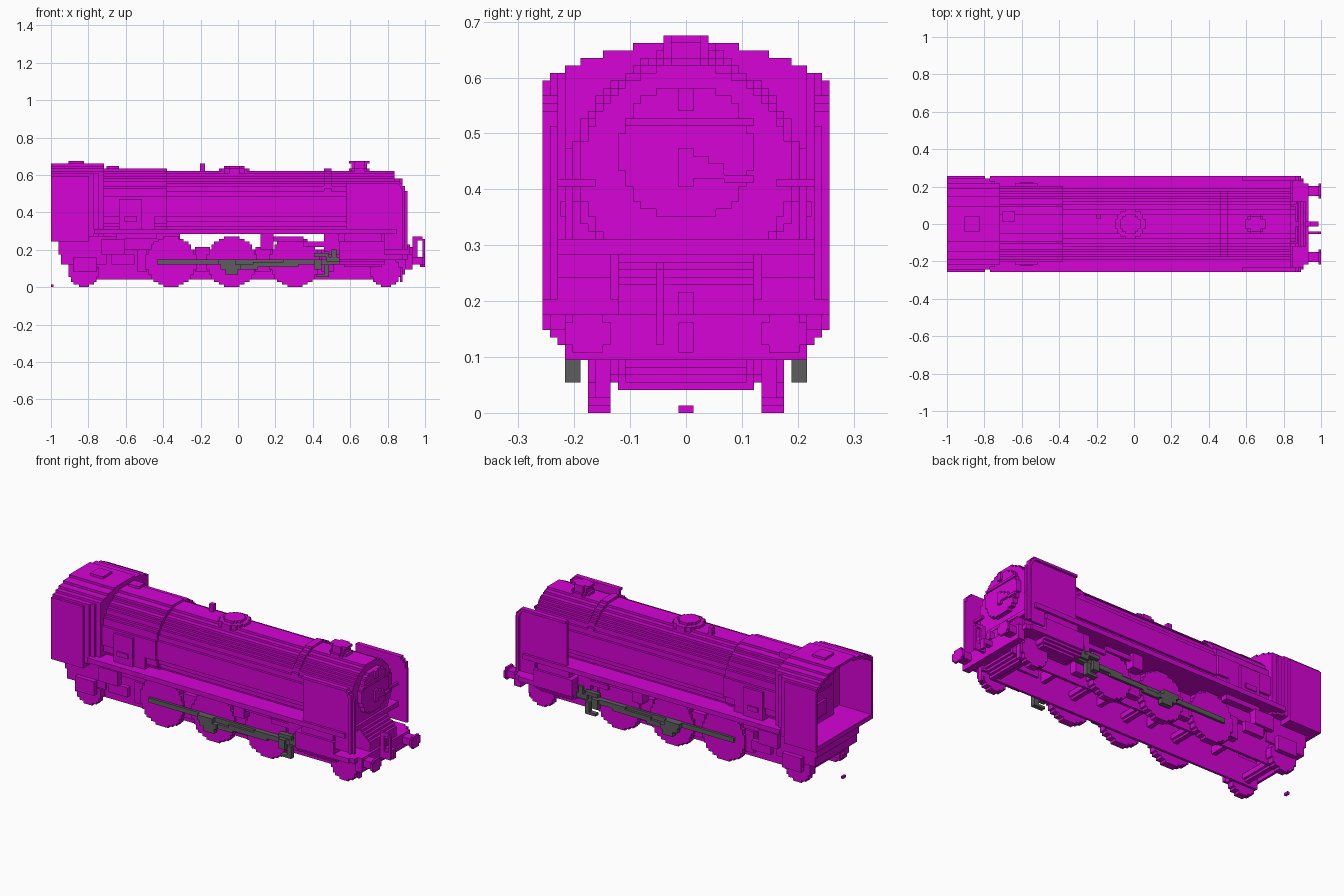
import bpy, bmesh, math

if "Cube" in bpy.data.objects:
    bpy.data.objects.remove(bpy.data.objects["Cube"])

U = 2 / 148  # one block of the stepped grid


def material(name, rgb):
    m = bpy.data.materials.new(name)
    m.use_nodes = True
    m.diffuse_color = (*rgb, 1)
    m.node_tree.nodes["Principled BSDF"].inputs["Base Color"].default_value = (*rgb, 1)
    return m


MAGENTA = material("magenta", (0.67, 0.001, 0.67))
GREY = material("rod grey", (0.11, 0.11, 0.11))


def finish(name, bm, mat):
    bmesh.ops.recalc_face_normals(bm, faces=bm.faces)
    bmesh.ops.scale(bm, vec=(U, U, U), verts=bm.verts)
    me = bpy.data.meshes.new(name)
    bm.to_mesh(me)
    bm.free()
    me.materials.append(mat)
    ob = bpy.data.objects.new(name, me)
    bpy.context.collection.objects.link(ob)
    return ob


def boxes(name, items, mat=MAGENTA, mirror=False):
    """Boxes as (x0, x1, y0, y1, z0, z1) in blocks, optionally on both sides."""
    bm = bmesh.new()
    for x0, x1, y0, y1, z0, z1 in items:
        for s in ((1, -1) if mirror else (1,)):
            vs = bmesh.ops.create_cube(bm, size=1)["verts"]
            for v in vs:
                v.co.x = (x0 + x1) / 2 + v.co.x * (x1 - x0)
                v.co.y = s * ((y0 + y1) / 2 + v.co.y * (y1 - y0))
                v.co.z = (z0 + z1) / 2 + v.co.z * (z1 - z0)
    return finish(name, bm, mat)


def half_steps(rows):
    """Right-hand stepped edge, bottom to top, from (half width, z0, z1)."""
    return [p for w, z0, z1 in rows for p in ((w, z0), (w, z1))]


def outline(rows, c=0):
    h = half_steps(rows)
    return [(c + w, z) for w, z in h] + [(c - w, z) for w, z in reversed(h)]


def disc_rows(r, cz, z0=None, z1=None):
    """Rows of a round section cut into block steps, equal rows merged."""
    z = cz - r if z0 is None else z0
    end = cz + r if z1 is None else z1
    rows = []
    while z < end - 0.01:
        w = max(1, round(math.sqrt(max(0, r * r - (z + 0.5 - cz) ** 2))))
        if rows and rows[-1][0] == w:
            rows[-1] = (w, rows[-1][1], z + 1)
        else:
            rows.append((w, z, z + 1))
        z += 1
    return rows


def prism(name, pts, axis, spans, mat=MAGENTA):
    """Extrude a 2D outline along x, y or z over each (start, end) span."""
    put = {"x": lambda p, t: (t, p[0], p[1]),
           "y": lambda p, t: (p[0], t, p[1]),
           "z": lambda p, t: (p[0], p[1], t)}[axis]
    bm = bmesh.new()
    for a, b in spans:
        lo = [bm.verts.new(put(p, a)) for p in pts]
        hi = [bm.verts.new(put(p, b)) for p in pts]
        bm.faces.new(lo)
        bm.faces.new(hi[::-1])
        for i in range(len(pts)):
            j = (i + 1) % len(pts)
            bm.faces.new((lo[i], lo[j], hi[j], hi[i]))
    return finish(name, bm, mat)


# Boiler, firebox and smokebox
prism("boiler", outline(disc_rows(14, 32, 21, 46)), "x", [(-28, 62)])
prism("firebox", outline(disc_rows(15, 32, 21, 47)), "x", [(-54, -28)])
prism("smokebox_band", outline(disc_rows(14, 33, 38, 47)), "x", [(34, 37)])
prism("smokebox_door", outline(disc_rows(9, 34.5, 26, 43)), "x", [(62, 64)])
boxes("door_fittings", [(64, 65, -1, 1, 30, 35), (64, 65, 1, 3, 31, 34), (64, 65, 3, 5, 31, 33),
                        (64, 65, 5, 9, 30.5, 31.5), (64, 64.6, -8, 9, 38, 39),
                        (62, 65, -1, 1, 40, 43)])
boxes("firebox_side_boxes", [(-47, -38, 10, 16, 23, 35), (-38, -33, 10, 15, 23, 31),
                             (-45, -40, 16, 16.6, 26, 28)], mirror=True)

# Roof fittings
prism("dome", outline(disc_rows(6, 0), -1.5), "z", [(44, 47)])
prism("dome_cap", outline(disc_rows(4, 0), -1.5), "z", [(47, 48)])
prism("chimney", outline(disc_rows(3, 0), 48), "z", [(45, 49)])
prism("chimney_rim", outline([(2, -3, -2), (4, -2, 2), (2, 2, 3)], 48), "z", [(49, 50)])
prism("chimney_base", outline(disc_rows(4, 0), 48), "z", [(45, 47)])
boxes("whistle", [(-15, -13, 2, 4, 44, 49)])
boxes("safety_valve", [(-52, -47, 1, 5, 46, 48)])
boxes("roof_hatch", [(-67, -61, -3, 3, 48.5, 50)])

# Cab: open-backed shell, stepped front, floor and backhead
roof = [(18, 44, 45), (16, 45, 46), (14, 46, 47), (11, 47, 48), (7, 48, 49)]
inner = [(18, 18, 43), (17, 43, 44), (15, 44, 45), (13, 45, 46), (10, 46, 47), (6, 47, 48)]
outer_half = half_steps([(19, 18, 44)] + roof)
inner_half = half_steps(inner)
shell = (outer_half + [(-w, z) for w, z in reversed(outer_half)]
         + [(-w, z) for w, z in inner_half] + inner_half[::-1])
prism("cab_shell", shell, "x", [(-74, -59)])
for i, w in enumerate((18, 17, 16)):
    rows = [(w, 20, 44)] + [(min(w, r), a, b) for r, a, b in roof]
    prism("cab_front_%d" % (i + 1), outline(rows), "x", [(-59 + 2 * i, -57 + 2 * i)])
boxes("cab_floor", [(-74, -59, -18, 18, 18, 20)])
boxes("backhead", [(-62, -59, -10, 10, 20, 38), (-63, -62, -4, 4, 23, 29),
                   (-62.5, -62, -8, 8, 33, 34)])

# Running board and smoke deflectors with raised top and front rims
boxes("running_board", [(-57, 63, -19, 19, 21, 23)])
plate = [(43, 23), (58, 23), (58, 15), (67, 15), (67, 38), (66, 38), (66, 40),
         (65, 40), (65, 41), (64, 41), (64, 42), (43, 42)]
prism("smoke_deflectors", plate, "y", [(17, 18), (-18, -17)])
rim = [(65, 15), (65, 38), (64, 40), (63, 41), (43, 41), (43, 42), (64, 42),
       (64, 41), (65, 41), (65, 40), (66, 40), (66, 15)]
prism("deflector_rims", rim, "y", [(18, 19), (-19, -18)])
boxes("deflector_stays", [(62, 63, 12, 17, 30, 31)], mirror=True)

# Stepped front apron and buffer beam
boxes("front_apron", [(61 + i, 62 + i, -9, 9, 12, 23 - i) for i in range(7)])
boxes("front_platform", [(58, 65, -19, 19, 11, 13), (65, 67, -18, 18, 11, 13)])
boxes("buffer_beam", [(66, 69, -16, 16, 7, 13)])
for s, side in ((1, "left"), (-1, "right")):
    head = outline([(2, 8, 9), (3, 9, 12), (2, 12, 13)], 13 * s)
    prism("buffer_head_" + side, head, "x", [(73, 74)])
    prism("buffer_stock_" + side, outline([(2, 9, 12)], 13 * s), "x", [(68, 73)])
boxes("coupling_hook", [(68, 73, -1, 1, 10, 12), (72, 73, -1, 1, 8, 10), (67, 70, -1, 1, 13, 16)])
boxes("brake_hose", [(69, 71, -4, -3, 9, 20), (71, 73, -4, -3, 18.5, 20),
                     (73, 74, -4, -3, 12, 19), (71, 74, -4, -3, 9, 12)])
boxes("guard_irons", [(64, 65, 10, 12, 2, 8)], mirror=True)

# Chassis: two frame plates with stretchers, open underneath
boxes("frame_plates", [(-57, 62, 8, 9, 3, 15), (-66, -57, 8, 9, 3, 14), (62, 66, 8, 9, 5, 12)],
      mirror=True)
boxes("frame_stretchers", [(x, x + 2, -8, 8, 10, 14) for x in (-46, -15, 9, 36)])
boxes("front_frame_slope", [(60 + i, 62 + i, -8, 8, 3 + i, 4 + i) for i in range(4)]
      + [(64, 66, -8, 8, 7, 12)])
boxes("frame_steps", [(-17, -11, 9, 12, 6, 16), (7, 13, 9, 12, 6, 16),
                      (-40, -36, 9, 12, 6, 15), (33, 38, 9, 12, 6, 15)], mirror=True)
boxes("ashpan_sides", [(-57, -23, 9, 11, 15, 21)], mirror=True)
boxes("trailing_truck_sides", [(-71, -48, 12, 14, 13, 20), (-70, -52, 13, 14, 9, 13)], mirror=True)
boxes("trailing_truck_back", [(-71, -69, -12, 12, 13, 20), (-70, -68, -13, 13, 9, 13),
                              (-67, -66, -13, 13, 6, 9)])
boxes("truck_side_boxes", [(-65, -56, 14, 16, 6, 12), (-54, -45, 13, 16, 13, 19),
                           (-50, -41, 13, 15, 9, 13), (-48, -32, 12, 15, 19, 21)], mirror=True)
boxes("smokebox_saddle", [(36, 61, -10, 10, 15, 21)])
for s, side in ((1, "left"), (-1, "right")):
    cyl = [(3, 8, 9), (4, 9, 10), (5, 10, 11), (6, 11, 18), (5, 18, 21)]
    prism("cylinder_" + side, outline(cyl, 13 * s), "x", [(42, 57)])
    prism("cylinder_cover_" + side, outline(cyl[1:4], 13 * s), "x", [(40, 58)])

# Wheels and axles
for name, cx, r in (("trailing", -61, 6), ("rear_driving", -26.5, 10),
                    ("middle_driving", -2.5, 10), ("front_driving", 22.5, 10),
                    ("leading", 58.5, 6)):
    prism(name + "_wheels", outline(disc_rows(r, r), cx), "y", [(10, 13), (-13, -10)])
    prism(name + "_axle", outline(disc_rows(2, r), cx), "y", [(-13, 13)])

# Motion brackets
boxes("motion_brackets", [(9, 14, 12, 16, 15, 21), (14, 26, 14, 15, 18, 20),
                          (26, 36, 14, 15, 16, 18), (34, 40, 13, 15, 14, 21)], mirror=True)

# Coupling, connecting and valve rods
boxes("coupling_rods", [(-32, 42, 13, 14, 9, 11)], GREY, mirror=True)
boxes("connecting_rods", [(-5, 0, 14, 16, 5, 7), (-7, 1, 14, 16, 7, 9), (-8, -1, 14, 16, 9, 11),
                          (1, 8, 14, 15, 7, 9), (6, 24, 14, 15, 8, 10),
                          (22, 42, 14, 15, 9, 11)], GREY, mirror=True)
boxes("crossheads", [(31, 36, 14, 16, 4, 5), (34, 36, 14, 16, 5, 9), (30, 33, 14, 16, 7, 11),
                     (35, 42, 14, 16, 10, 12)], GREY, mirror=True)
boxes("valve_gear", [(18, 31, 14, 15, 10, 11), (30, 36, 14, 16, 12, 13.5),
                     (36, 42, 14, 15, 13, 14), (37, 39, 14, 16, 12, 15)], GREY, mirror=True)

# Loose block on the ground behind the cab
boxes("rear_ground_block", [(-74, -73, -1, 1, 0, 1)])
